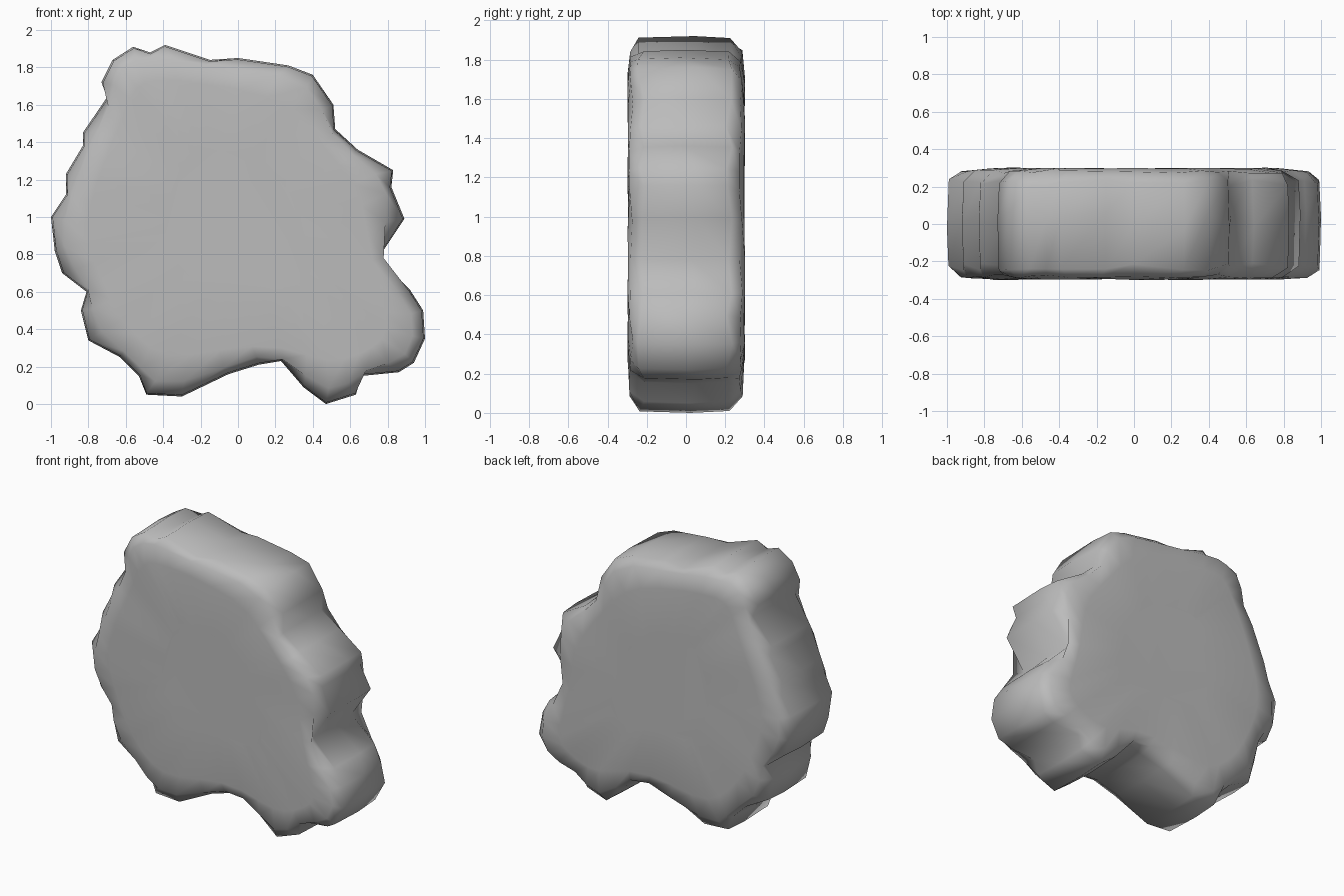
import bpy, bmesh, math, random
from mathutils import Vector

default_cube = bpy.data.objects.get("Cube")
if default_cube:
    bpy.data.objects.remove(default_cube, do_unlink=True)

random.seed(4)

# Stone outline, clockwise from the top, as (x, z) in hundredths
OUTLINE = [
    (-56, 191), (-47, 188), (-39, 192), (-15, 184), (0, 185), (27, 181), (40, 176),
    (51, 160), (52, 147), (64, 136), (83, 125), (82, 116), (89, 99), (75, 78),
    (92, 61), (99, 50), (100, 35), (94, 22), (86, 17), (66, 15), (63, 5), (47, 0),
    (35, 9), (23, 23), (11, 21), (-5, 16), (-30, 4), (-49, 5), (-53, 15), (-63, 25),
    (-80, 34), (-84, 50), (-81, 60), (-94, 70), (-98, 82), (-100, 100), (-92, 112),
    (-92, 123), (-83, 138), (-83, 145), (-70, 164), (-73, 172), (-67, 184),
]
outline = [Vector((x, z)) / 100 for x, z in OUTLINE]
count = len(outline)
center = Vector((0, 1))


def smoothed(points, passes):
    """Soften the bumps of a closed loop."""
    for step in range(passes):
        points = [(points[i - 1] + 2 * p + points[(i + 1) % count]) / 4
                  for i, p in enumerate(points)]
    return points


def inset(points, distance):
    """Move a closed loop inward along its softened normals."""
    soft = smoothed(points, 3)
    result = []
    for i, p in enumerate(points):
        along = (soft[(i + 1) % count] - soft[i - 1]).normalized()
        result.append(p + Vector((along.y, -along.x)) * distance)
    return result


def make_ring(bm, depth, distance, passes, scale=1.0, jitter=0.0):
    """One closed loop of the stone at a given depth."""
    verts = []
    for p in inset(smoothed(outline, passes), distance):
        p = center + (p - center) * scale
        y = depth + random.uniform(-jitter, jitter)
        verts.append(bm.verts.new((p.x, y, p.y)))
    return verts


# Stone slab: rings from the front face round the rim to the back face
RINGS = [
    # depth, inset, smoothing, scale, jitter
    (-0.295, 0.15, 5, 0.5, 0.0),
    (-0.295, 0.15, 4, 1.0, 0.004),
    (-0.28, 0.05, 1, 1.0, 0.01),
    (-0.23, 0.008, 0, 1.0, 0.02),
    (0.02, 0.0, 0, 1.0, 0.05),
    (0.22, 0.01, 0, 1.0, 0.02),
    (0.28, 0.05, 1, 1.0, 0.01),
    (0.297, 0.16, 4, 1.0, 0.004),
    (0.297, 0.16, 5, 0.5, 0.0),
]
bm = bmesh.new()
rings = [make_ring(bm, *settings) for settings in RINGS]
for front, back in zip(rings, rings[1:]):
    for i in range(count):
        j = (i + 1) % count
        bm.faces.new((front[i], front[j], back[j], back[i]))
for ring in (rings[0], rings[-1]):
    bm.faces.new(ring)
bmesh.ops.recalc_face_normals(bm, faces=bm.faces)
for face in bm.faces:
    face.smooth = True

mesh = bpy.data.meshes.new("stone_slab")
bm.to_mesh(mesh)
bm.free()
stone = bpy.data.objects.new("stone_slab", mesh)
bpy.context.collection.objects.link(stone)

# Plain grey stone
grey = bpy.data.materials.new("stone_grey")
grey.use_nodes = True
colour = (0.5, 0.5, 0.5, 1)
grey.diffuse_color = colour
grey.node_tree.nodes["Principled BSDF"].inputs["Base Color"].default_value = colour
mesh.materials.append(grey)
